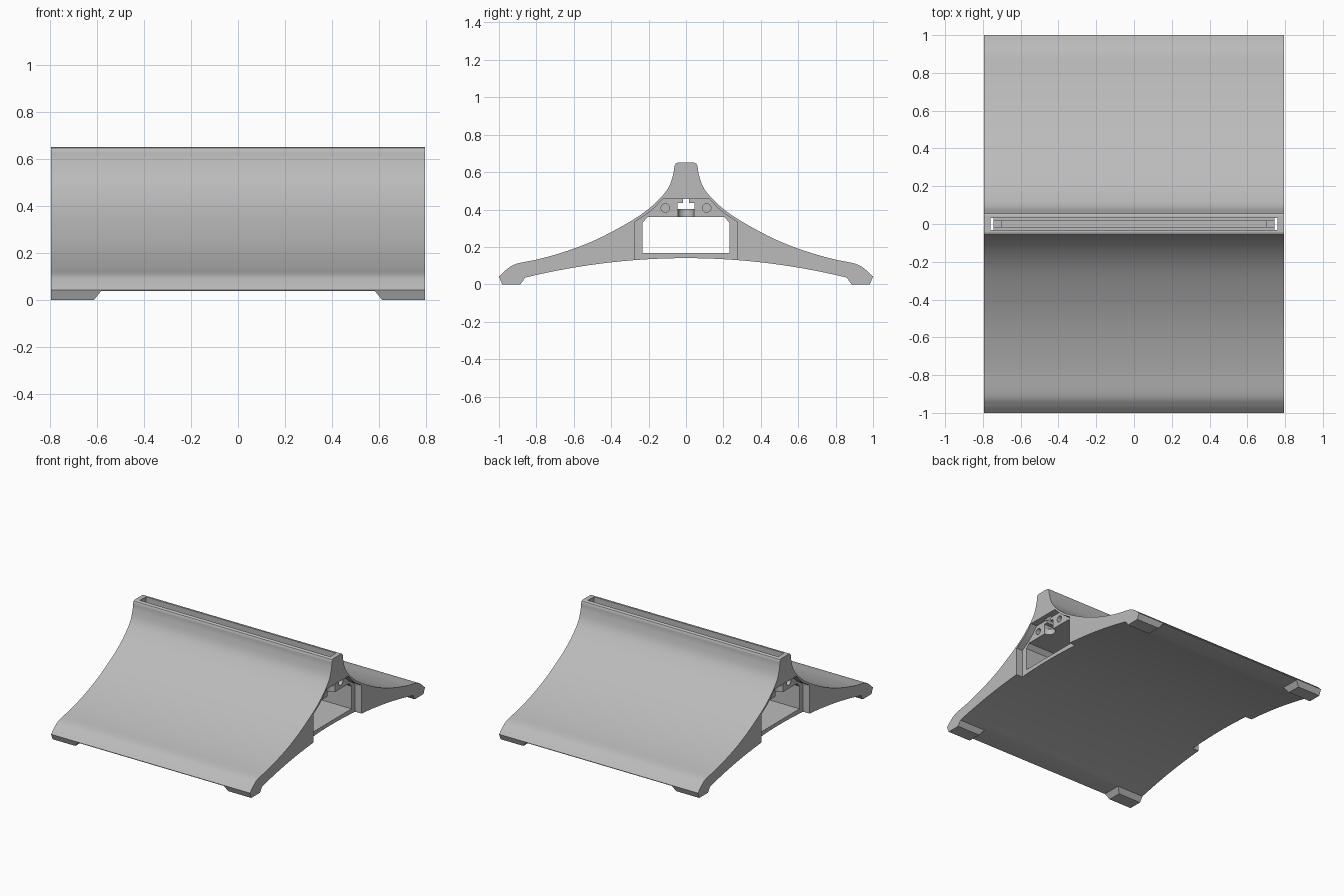
import bpy, bmesh, math
from mathutils import Vector

cube = bpy.data.objects.get("Cube")
if cube:
    bpy.data.objects.remove(cube)

grey = bpy.data.materials.new("plain grey")
grey.use_nodes = True
COLOUR = (0.5, 0.5, 0.5, 1)
grey.diffuse_color = COLOUR
grey.node_tree.nodes["Principled BSDF"].inputs["Base Color"].default_value = COLOUR

HALF = 0.795      # half width along x
RECESS = 0.745    # inner face of the end recesses


def prism(name, outline, lo, hi, axis="x"):
    """Extrude a closed outline along x (outline in y, z), y (x, z) or z (x, y)."""
    place = {"x": lambda a, b, t: (t, a, b),
             "y": lambda a, b, t: (a, t, b),
             "z": lambda a, b, t: (a, b, t)}[axis]
    bm = bmesh.new()
    face = bm.faces.new([bm.verts.new(place(a, b, lo)) for a, b in outline])
    new = bmesh.ops.extrude_face_region(bm, geom=[face])["geom"]
    shift = Vector(place(0, 0, hi - lo))
    bmesh.ops.translate(bm, vec=shift, verts=[v for v in new if isinstance(v, bmesh.types.BMVert)])
    bmesh.ops.recalc_face_normals(bm, faces=bm.faces[:])
    mesh = bpy.data.meshes.new(name)
    bm.to_mesh(mesh)
    bm.free()
    mesh.materials.append(grey)
    obj = bpy.data.objects.new(name, mesh)
    bpy.context.collection.objects.link(obj)
    return obj


def mirrored(half):
    """Close a half outline by mirroring it across the centre."""
    return half + [(-a, b) for a, b in reversed(half) if a > 0]


def rect(a, lo, hi):
    return mirrored([(a, lo), (a, hi)])


def circle(a, b, r, n=32):
    return [(a + r * math.cos(math.tau * i / n), b + r * math.sin(math.tau * i / n)) for i in range(n)]


def smooth_path(pts, steps=6):
    """Pass a smooth curve through the given points."""
    p = [Vector(q) for q in [pts[0]] + pts + [pts[-1]]]
    out = []
    for a, b, c, d in zip(p, p[1:], p[2:], p[3:]):
        for i in range(steps):
            t = i / steps
            q = b + (c - a) * t / 2 + (2*a - 5*b + 4*c - d) * t**2 / 2 + (3*b - a - 3*c + d) * t**3 / 2
            out.append(tuple(q))
    return out + [pts[-1]]


# Sweeping body with arched underside and feet
slope = smooth_path([(0.995, 0.046), (0.957, 0.081), (0.905, 0.11), (0.77, 0.139), (0.61, 0.187),
                     (0.465, 0.246), (0.315, 0.326), (0.21, 0.395), (0.134, 0.465),
                     (0.09, 0.524), (0.068, 0.59), (0.062, 0.632)])
arch = [(0.86 * i / 20, 0.14 - 0.104 * (i / 20) ** 2) for i in range(21)]
foot = [(0.885, 0), (0.983, 0), (1.0, 0.042)]
crest = [(0.056, 0.645), (0.046, 0.65)]
half = arch + foot + slope + crest
body = prism("stand_body", mirrored(half), -HALF, HALF)

# Gap between the feet
cutters = [prism("foot_gap_cutter", mirrored([(0.62, -0.01), (0.583, 0.037)]), -1.1, 1.1, "y")]
# Long tunnel with chamfered upper corners
cutters.append(prism("tunnel_cutter", mirrored([(0.232, 0.167), (0.232, 0.33), (0.205, 0.36)]), -1, 1))
# Channel under the crest slot, then the crest slot itself
cutters.append(prism("channel_cutter", rect(0.045, 0.402, 0.435), -1, 1))
cutters.append(prism("neck_cutter", rect(0.017, 0.42, 0.48), -0.76, 0.76))
cutters.append(prism("slot_cutter", rect(0.76, -0.033, 0.033), 0.457, 0.7, "z"))

recess = mirrored([(0.275, 0.05), (0.275, 0.333), (0.205, 0.378), (0.165, 0.413), (0.125, 0.457)])
for side in (-1, 1):
    # Shallow recess at each end
    cutters.append(prism("recess_cutter", recess, *sorted((side * RECESS, side))))
    # Rounded pocket below the channel
    cutters.append(prism("pocket_cutter", circle(side * RECESS, 0, 0.044), 0.34, 0.41, "z"))
    # Screw holes
    for y in (-0.11, 0.11):
        cutters.append(prism("screw_hole_cutter", circle(y, 0.408, 0.023),
                             *sorted((side * 0.6, side * 0.77))))

for c in cutters:
    mod = body.modifiers.new(c.name, "BOOLEAN")
    mod.operation = "DIFFERENCE"
    mod.solver = "EXACT"
    mod.object = c
    c.hide_render = True

bpy.context.view_layer.update()
result = bpy.data.meshes.new_from_object(body.evaluated_get(bpy.context.evaluated_depsgraph_get()))
body.modifiers.clear()
body.data = result
for c in cutters:
    bpy.data.objects.remove(c)

# Smooth curves, crisp edges
for o in bpy.context.selected_objects:
    o.select_set(False)
body.select_set(True)
bpy.context.view_layer.objects.active = body
bpy.ops.object.shade_smooth_by_angle(angle=math.radians(25))
